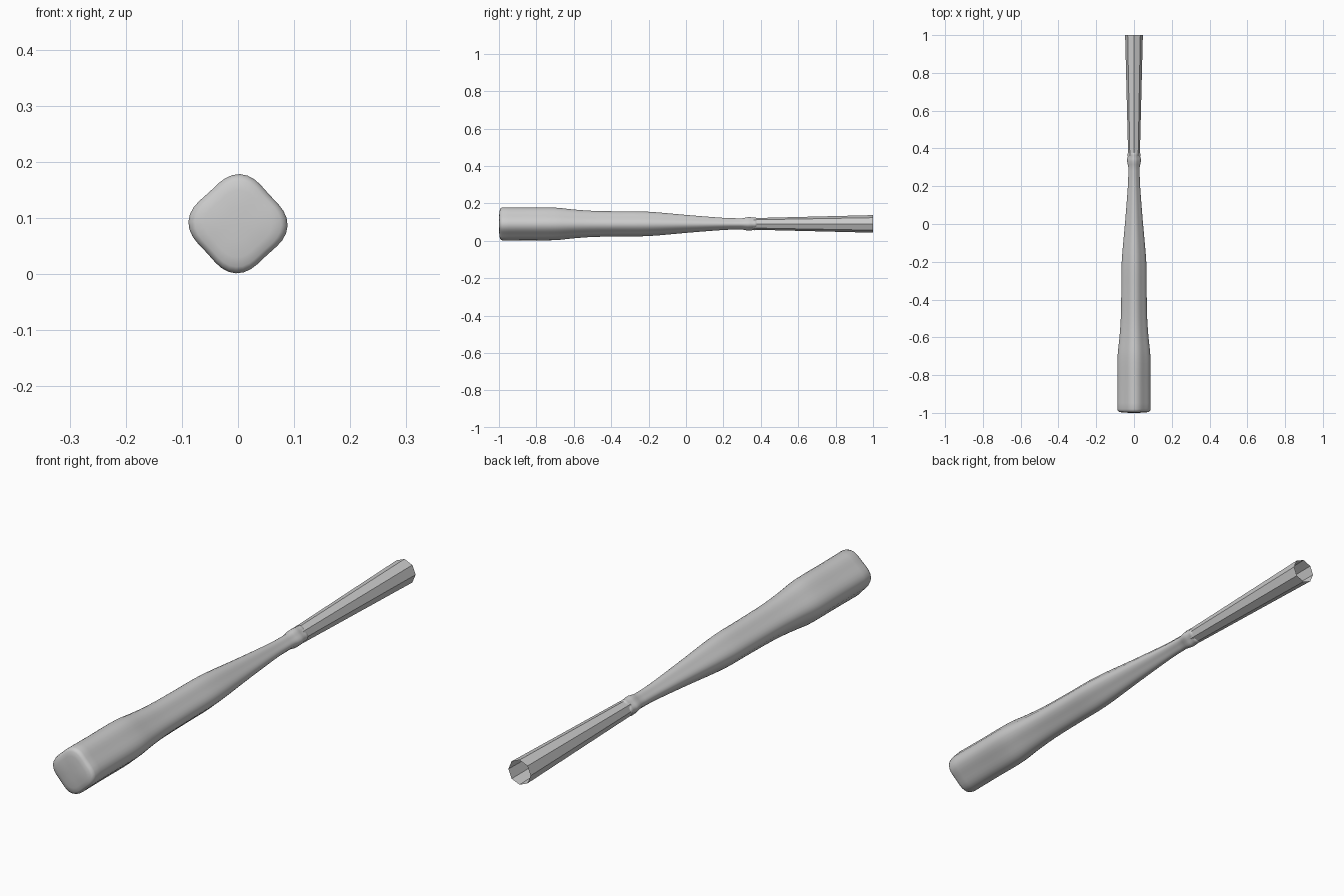
import bpy, bmesh, math

if "Cube" in bpy.data.objects:
    bpy.data.objects.remove(bpy.data.objects["Cube"])

CZ = 0.09  # height of the long axis


def loft(name, profile, sides, square=0.0, tilt=0.0, tip=None):
    """Skin rings of (y, radius) along y; square > 0 gives a soft diamond section."""
    bm = bmesh.new()
    rings = []
    for y, r in profile:
        ring = []
        for i in range(sides):
            a = 2 * math.pi * i / sides
            rr = r * (1 - square + square * math.cos(4 * a))
            ring.append(bm.verts.new((rr * math.cos(a + tilt), y, CZ + rr * math.sin(a + tilt))))
        rings.append(ring)
    for r0, r1 in zip(rings, rings[1:]):
        for i in range(sides):
            j = (i + 1) % sides
            bm.faces.new((r0[i], r1[i], r1[j], r0[j]))
    if tip is not None:
        c = bm.verts.new((0, tip, CZ))
        for i in range(sides):
            bm.faces.new((c, rings[0][i], rings[0][(i + 1) % sides]))
    bmesh.ops.recalc_face_normals(bm, faces=bm.faces)
    me = bpy.data.meshes.new(name)
    bm.to_mesh(me)
    bm.free()
    ob = bpy.data.objects.new(name, me)
    bpy.context.collection.objects.link(ob)
    return ob


def smooth_profile(keys, steps=4):
    """Catmull-Rom interpolation of the radius between key stations."""
    out = []
    for k in range(len(keys) - 1):
        p = [keys[max(0, min(len(keys) - 1, k + d))] for d in (-1, 0, 1, 2)]
        (y1, r1), (y2, r2) = p[1], p[2]
        m1 = (p[2][1] - p[0][1]) / (p[2][0] - p[0][0]) * (y2 - y1)
        m2 = (p[3][1] - p[1][1]) / (p[3][0] - p[1][0]) * (y2 - y1)
        for s in range(steps):
            t = s / steps
            r = ((2*t**3 - 3*t**2 + 1) * r1 + (t**3 - 2*t**2 + t) * m1
                 + (3*t**2 - 2*t**3) * r2 + (t**3 - t**2) * m2)
            out.append((y1 + (y2 - y1) * t, r))
    return out + [keys[-1]]


# Smooth tapering grip with a shallow domed butt and a small collar
cap = [(-0.9995, 0.03), (-0.998, 0.06), (-0.995, 0.077), (-0.99, 0.085)]
body = smooth_profile([(-0.98, 0.0885), (-0.85, 0.0875), (-0.7, 0.087), (-0.6, 0.077),
                       (-0.5, 0.07), (-0.35, 0.067), (-0.2, 0.065), (0.0, 0.048),
                       (0.15, 0.036), (0.23, 0.031), (0.30, 0.030)])
collar = [(0.315, 0.033), (0.33, 0.036), (0.345, 0.036), (0.355, 0.033),
          (0.365, 0.034), (0.375, 0.033), (0.382, 0.026)]
grip = loft("grip", cap + body + collar, 40, square=0.07, tilt=math.radians(-2.5), tip=-1.0)
for f in grip.data.polygons:
    f.use_smooth = True

# Faceted, open-ended flared socket
loft("socket", [(0.36, 0.031), (1.0, 0.047)], 8)
